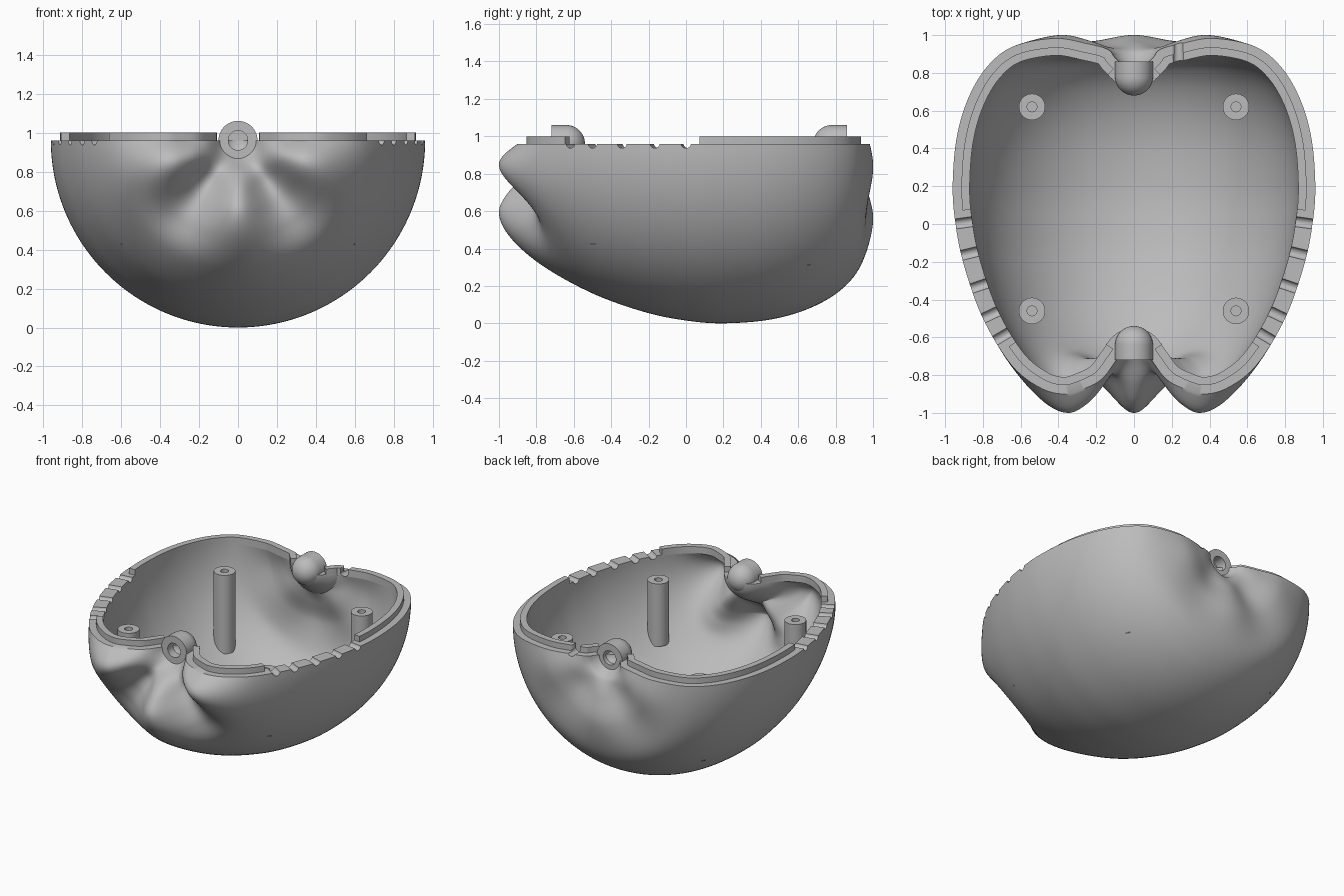
import bpy, bmesh, math
from mathutils import Vector, Matrix

if "Cube" in bpy.data.objects:
    bpy.data.objects.remove(bpy.data.objects["Cube"])

RIM = 0.96      # height of the parting plane, also the fruit's axis
WALL = 0.09
STEPS = 96      # around the half turn

grey = bpy.data.materials.new("plain grey")
grey.use_nodes = True
grey.diffuse_color = (0.5, 0.5, 0.5, 1)
grey.node_tree.nodes["Principled BSDF"].inputs["Base Color"].default_value = (0.5, 0.5, 0.5, 1)


def finish(name, bm, angle=35):
    bmesh.ops.remove_doubles(bm, verts=bm.verts, dist=1e-5)
    bmesh.ops.recalc_face_normals(bm, faces=bm.faces)
    mesh = bpy.data.meshes.new(name)
    bm.to_mesh(mesh)
    bm.free()
    mesh.materials.append(grey)
    obj = bpy.data.objects.new(name, mesh)
    bpy.context.collection.objects.link(obj)
    smooth(obj, angle)
    return obj


def smooth(obj, angle=35):
    bpy.ops.object.select_all(action='DESELECT')
    obj.select_set(True)
    bpy.context.view_layer.objects.active = obj
    bpy.ops.object.shade_smooth_by_angle(angle=math.radians(angle))


def lathe(name, profile, matrix, steps=40):
    bm = bmesh.new()
    verts = [bm.verts.new((r, 0, z)) for r, z in profile]
    edges = [bm.edges.new(pair) for pair in zip(verts, verts[1:])]
    bmesh.ops.spin(bm, geom=verts + edges, cent=(0, 0, 0), axis=(0, 0, 1),
                   angle=math.tau, steps=steps)
    bm.transform(matrix)
    return finish(name, bm)


def spline(points, n):
    pts = [Vector(p) for p in points]
    pts = [2 * pts[0] - pts[1]] + pts + [2 * pts[-1] - pts[-2]]
    out = []
    for a, b, c, d in zip(pts, pts[1:], pts[2:], pts[3:]):
        for k in range(n):
            t = k / n
            out.append(0.5 * (2 * b + (c - a) * t + (2 * a - 5 * b + 4 * c - d) * t * t
                              + (3 * b - a - 3 * c + d) * t ** 3))
    return out + [pts[-2]]


# Fruit profile: radius, position along the axis, depth of the valleys between lobes
profile = spline([
    (0, -.64, 0), (.05, -.66, 0), (.1, -.73, 0), (.17, -.85, .06), (.26, -.95, .16),
    (.37, -1, .2), (.5, -.94, .15), (.65, -.77, .05), (.8, -.5, 0), (.9, -.22, 0),
    (.945, 0, 0), (.96, .2, 0), (.94, .45, 0), (.88, .66, 0), (.78, .83, 0),
    (.64, .94, 0), (.42, 1, -.035), (.25, .97, -.03), (.14, .925, 0), (.1, .88, 0),
    (.04, .82, 0), (0, .8, 0)], 9)


def meridian(phi, inset):
    """Radius and axial position along one meridian, moved inwards by inset."""
    valley = (1 - math.cos(5 * (phi + math.pi / 2))) / 2
    line = [Vector((p.x, p.y + p.z * valley)) for p in profile]
    last = len(line) - 1
    out = []
    for i, p in enumerate(line):
        t = (line[min(i + 1, last)] - line[max(i - 1, 0)]).normalized()
        q = p + Vector((-t.y, t.x)) * inset
        out.append(Vector((0 if i in (0, last) else max(q.x, 0), q.y)))
    return out


# Hollow half shell
bm = bmesh.new()
layers = []
for inset in (0, WALL):
    grid = []
    for j in range(STEPS + 1):
        phi = -math.pi * j / STEPS
        grid.append([bm.verts.new((r * math.cos(phi), y, RIM + r * math.sin(phi)))
                     for r, y in meridian(phi, inset)])
    layers.append(grid)
    for a, b in zip(grid, grid[1:]):
        for i in range(len(a) - 1):
            bm.faces.new((a[i], a[i + 1], b[i + 1], b[i]))
for j in (0, STEPS):
    a, b = layers[0][j], layers[1][j]
    for i in range(len(a) - 1):
        bm.faces.new((a[i], a[i + 1], b[i + 1], b[i]))
shell = finish("shell", bm)

# Ground height inside the shell under each post
posts = []
for x in (-.54, .54):
    for y in (-.46, .62):
        hit, place, _, _ = shell.ray_cast(Vector((x, y, RIM - .05)), Vector((0, 0, -1)))
        posts.append((x, y, place.z - .06))

# Raised locating lip along the inner half of the rim
outer_line, inner_line = meridian(0, WALL * .52), meridian(0, WALL)
edge_line = meridian(0, 0)
lips = []
for side, label in ((1, "left"), (-1, "right")):
    for part, keep in (("back", lambda p: p.y > .07 and p.x > .1),
                       ("front", lambda p: p.y < -.63 and p.x > .11)):
        bm = bmesh.new()
        rows = []
        for a, b in zip(outer_line, inner_line):
            if keep(a):
                rows.append([bm.verts.new((side * p.x, p.y, z)) for p, z in
                             ((a, RIM - .01), (a, 1), (b, 1), (b, RIM - .01))])
        for a, b in zip(rows, rows[1:]):
            for k in range(4):
                bm.faces.new((a[k], a[k - 1], b[k - 1], b[k]))
        bm.faces.new(rows[0])
        bm.faces.new(rows[-1])
        lips.append(finish(f"{part}_lip_{label}", bm))

# Round notches across the rim
bm = bmesh.new()


def notch(point, direction):
    rot = Vector((0, 0, 1)).rotation_difference(direction).to_matrix().to_4x4()
    bmesh.ops.create_cone(bm, cap_ends=True, segments=20, radius1=.027, radius2=.027,
                          depth=.32, matrix=Matrix.Translation(point) @ rot)


for y in (0, -.17, -.33, -.49, -.62):
    i = min(range(len(edge_line)), key=lambda k: abs(edge_line[k].y - y) + (edge_line[k].x < .6))
    t = (edge_line[i + 1] - edge_line[i - 1]).normalized()
    for side in (1, -1):
        notch(Vector((side * edge_line[i].x, edge_line[i].y, RIM + .003)),
              Vector((side * t.y, -t.x, 0)))
notch(Vector((.235, .9, RIM + .012)), Vector((0, 1, 0)))
cutter = finish("notch_cutter", bm)
cutter.hide_render = True
for obj in [shell] + lips[:1]:
    bpy.context.view_layer.objects.active = obj
    mod = obj.modifiers.new("notches", 'BOOLEAN')
    mod.operation, mod.solver, mod.object = 'DIFFERENCE', 'EXACT', cutter
    bpy.ops.object.modifier_apply(modifier=mod.name)
    smooth(obj)
bpy.data.objects.remove(cutter)

# Slot through the back lip above its notch
bm = bmesh.new()
bmesh.ops.create_cube(bm, size=1, matrix=Matrix.Translation((.235, .9, 1))
                      @ Matrix.Diagonal((.054, .3, .07, 1)))
slot = finish("slot_cutter", bm)
slot.hide_render = True
bpy.context.view_layer.objects.active = lips[0]
mod = lips[0].modifiers.new("slot", 'BOOLEAN')
mod.operation, mod.solver, mod.object = 'DIFFERENCE', 'EXACT', slot
bpy.ops.object.modifier_apply(modifier=mod.name)
bpy.data.objects.remove(slot)

# Domed sockets on the axis, with a blind hole in the flat end
dome = [(.1 * math.cos(a), .08 + .1 * math.sin(a))
        for a in (math.pi / 2 * k / 12 for k in range(13))]
socket = [(0, .08), (.05, .08), (.05, 0), (.1, 0)] + dome
for name, y, turn in (("front_socket", -.72, -90), ("back_socket", .86, 90)):
    lathe(name, socket, Matrix.Translation((0, y, RIM)) @ Matrix.Rotation(math.radians(turn), 4, 'X'))

# Screw posts
for k, (x, y, base) in enumerate(posts):
    lathe(f"screw_post_{k + 1}",
          [(0, .7), (.026, .7), (.026, .87), (.07, .87), (.07, base), (0, base)],
          Matrix.Translation((x, y, 0)))
